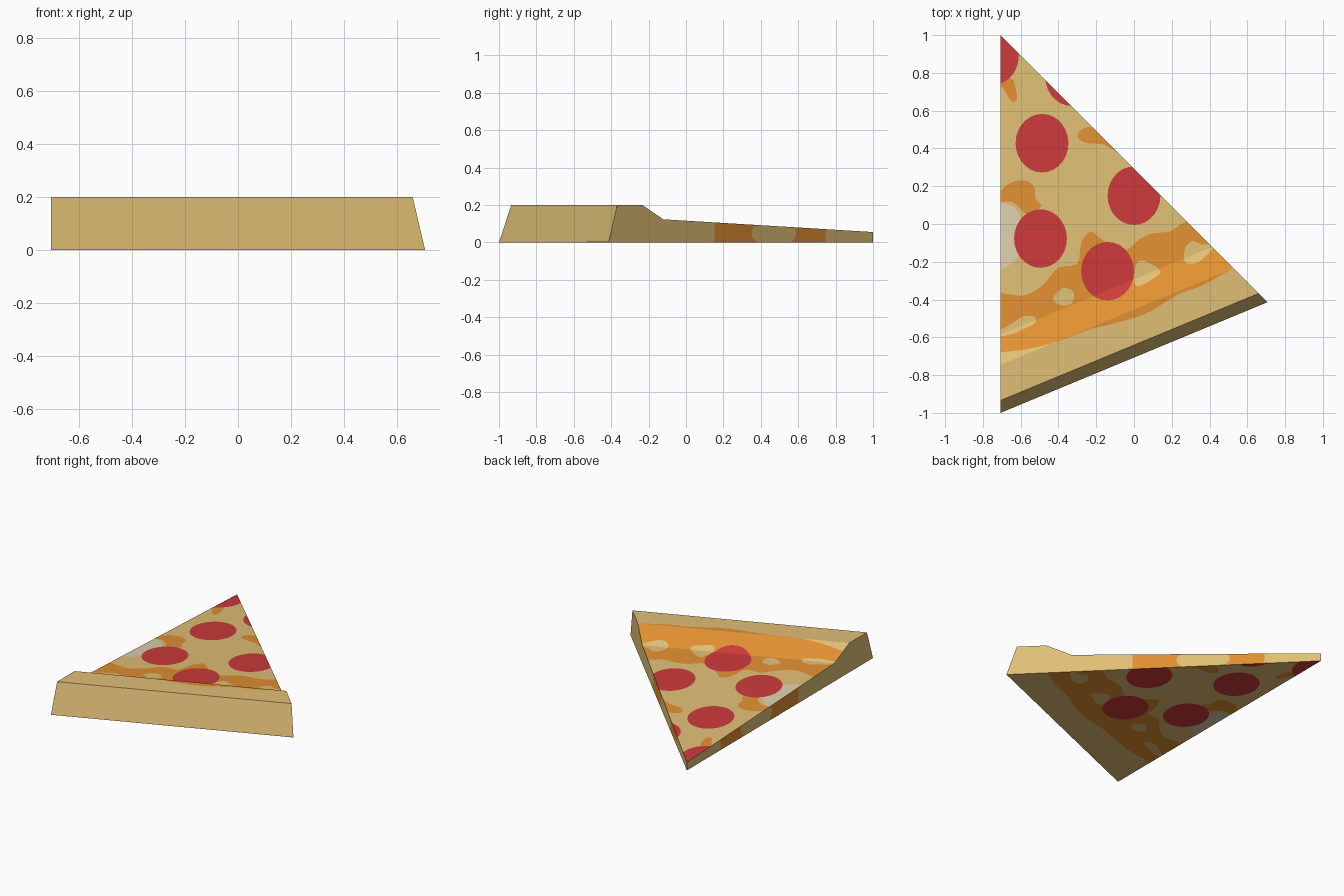
import bpy, bmesh, math
from mathutils import Vector
from mathutils.geometry import delaunay_2d_cdt

if "Cube" in bpy.data.objects:
    bpy.data.objects.remove(bpy.data.objects["Cube"])

# Slice outline: 45 degree wedge with tip A and crust edge B-C
A, B, C = Vector((-0.707, 1.0)), Vector((-0.707, -1.0)), Vector((0.707, -0.414))
AXIS = ((B + C) / 2 - A)
# Top profile: (fraction from tip to crust edge, height)
PROFILE = [(0, 0.055), (0.793, 0.123), (0.873, 0.2), (0.967, 0.2), (1, 0)]


def height(p):
    s = min(max((p - A).dot(AXIS) / AXIS.length_squared, 0), 1)
    for (s0, z0), (s1, z1) in zip(PROFILE, PROFILE[1:]):
        if s <= s1:
            return z0 + (z1 - z0) * (s - s0) / (s1 - s0)
    return 0


def ellipse(x, y, rx, ry, n=28):
    return [Vector((x + rx * math.cos(2 * math.pi * i / n),
                    y + ry * math.sin(2 * math.pi * i / n))) for i in range(n)]


def blob(pts, steps=3):
    """Smooth closed curve through points given in hundredths."""
    p = [Vector(q) / 100 for q in pts]
    out = []
    for i in range(len(p)):
        a, b, c, d = (p[(i + k) % len(p)] for k in (-1, 0, 1, 2))
        for k in range(steps):
            t = k / steps
            out.append(0.5 * (2 * b + (c - a) * t + (2 * a - 5 * b + 4 * c - d) * t * t
                              + (3 * b - a - 3 * c + d) * t ** 3))
    return out


def inside(p, poly):
    hit = False
    for a, b in zip(poly, poly[1:] + poly[:1]):
        if (a.y > p.y) != (b.y > p.y) and p.x < a.x + (b.x - a.x) * (p.y - a.y) / (b.y - a.y):
            hit = not hit
    return hit


def material(name, rgb):
    m = bpy.data.materials.new(name)
    lin = [((c / 255 + 0.055) / 1.055) ** 2.4 for c in rgb]
    m.diffuse_color = (*lin, 1)
    m.use_nodes = True
    m.node_tree.nodes["Principled BSDF"].inputs["Base Color"].default_value = m.diffuse_color
    return m


DOUGH, ORANGE, RED, PALE = range(4)
mats = [material("dough", (224, 191, 118)), material("orange_cheese", (225, 144, 50)),
        material("pepperoni_red", (204, 58, 58)), material("pale_cheese", (222, 207, 172))]

# Painted areas seen from above, later ones lie over earlier ones
paint = [(ORANGE, blob(q)) for q in (
    # main melted band
    [(-80, -38), (-60, -38), (-52, -35), (-46, -30), (-40, -23), (-30, -21), (-28, -10), (-23, -4),
     (-16, -9), (-5, -14), (3, -8), (10, -5), (19, -4), (27, 1), (40, 2), (56, -18), (46, -27),
     (35, -33), (24, -37), (14, -43), (5, -48), (-8, -52), (-24, -56), (-40, -62), (-55, -66),
     (-72, -68), (-80, -68)],
    # small patches
    [(-76, 11), (-70, 18), (-65, 22), (-58, 23), (-53, 20), (-52, 13), (-49, 10), (-53, 6),
     (-57, 5), (-61, 9), (-66, 12)],
    [(-72, 76), (-65, 77), (-63, 73), (-62, 66), (-65, 65), (-68, 70)],
    [(-30, 47), (-26, 51), (-19, 51), (-8, 48), (-6, 37), (-16, 42), (-26, 43)])]
paint += [(DOUGH, blob(q)) for q in (
    # gaps in the melted band
    [(27, -13), (31, -9), (36, -11), (43, -11), (37, -18), (32, -21), (27, -20)],
    [(0, -28), (2, -20), (7, -20), (14, -25), (10, -29), (2, -33)],
    [(-43, -40), (-38, -34), (-32, -36), (-33, -42), (-38, -43)],
    [(-74, -58), (-65, -53), (-59, -49), (-53, -49), (-52, -52), (-57, -55), (-64, -58), (-74, -60)])]
paint += [(PALE, blob([(-76, 11), (-70, 11), (-64, 9), (-60, 3), (-60, -8), (-62, -18), (-70, -24), (-76, -25)]))]
paint += [(RED, ellipse(x, y, 0.14, 0.155)) for x, y in (
    (-0.487, 0.428), (0, 0.15), (-0.495, -0.077), (-0.14, -0.25), (-0.75, 0.89), (-0.33, 0.78))]

# Painted areas on the two cut sides: (fraction from tip, height)
side_paint = [(ORANGE, [Vector(q) for q in ((0.18, -0.05), (0.6, -0.05), (0.6, 0.3), (0.18, 0.3))]),
              (DOUGH, ellipse(0.375, 0.05, 0.085, 0.075))]


def build(bm, outline, lines, areas, places):
    """Cut a flat outline along lines and painted areas, then place it in space."""
    coords, edges = [], []
    loops = [(outline, True)] + [(a, True) for _, a in areas] + [(l, False) for l in lines]
    for pts, closed in loops:
        n, k = len(coords), len(pts)
        coords += pts
        edges += [(n + i, n + (i + 1) % k) for i in range(k if closed else k - 1)]
    vs, _, fs, *_ = delaunay_2d_cdt(coords, edges, [], 0, 1e-5)
    for place, out in places:
        made = {}
        for f in fs:
            mid = sum((vs[i] for i in f), Vector((0, 0))) / len(f)
            if not inside(mid, outline):
                continue
            for i in f:
                if i not in made:
                    made[i] = bm.verts.new(place(vs[i]))
            face = bm.faces.new([made[i] for i in f])
            face.normal_update()
            if face.normal.dot(out) < 0:
                face.normal_flip()
            for m, area in areas:
                if inside(mid, area):
                    face.material_index = m


bm = bmesh.new()
# Top and underside, creased along the crust
creases = [[A.lerp(B, s), A.lerp(C, s)] for s, _ in PROFILE[1:-1]]
build(bm, [A, B, C], creases, paint, [
    (lambda p: (p.x, p.y, height(p)), Vector((0, 0, 1))),
    (lambda p: (p.x, p.y, 0), Vector((0, 0, -1)))])
# Two cut sides
side = [Vector((0, 0))] + [Vector(q) for q in PROFILE]
build(bm, side, [], side_paint, [
    (lambda p: (*A.lerp(B, p.x), p.y), Vector((-1, 0, 0))),
    (lambda p: (*A.lerp(C, p.x), p.y), Vector((1, 1, 0)))])
bmesh.ops.remove_doubles(bm, verts=bm.verts[:], dist=1e-5)

mesh = bpy.data.meshes.new("pizza_slice")
bm.to_mesh(mesh)
bm.free()
for m in mats:
    mesh.materials.append(m)
bpy.context.collection.objects.link(bpy.data.objects.new("pizza_slice", mesh))
